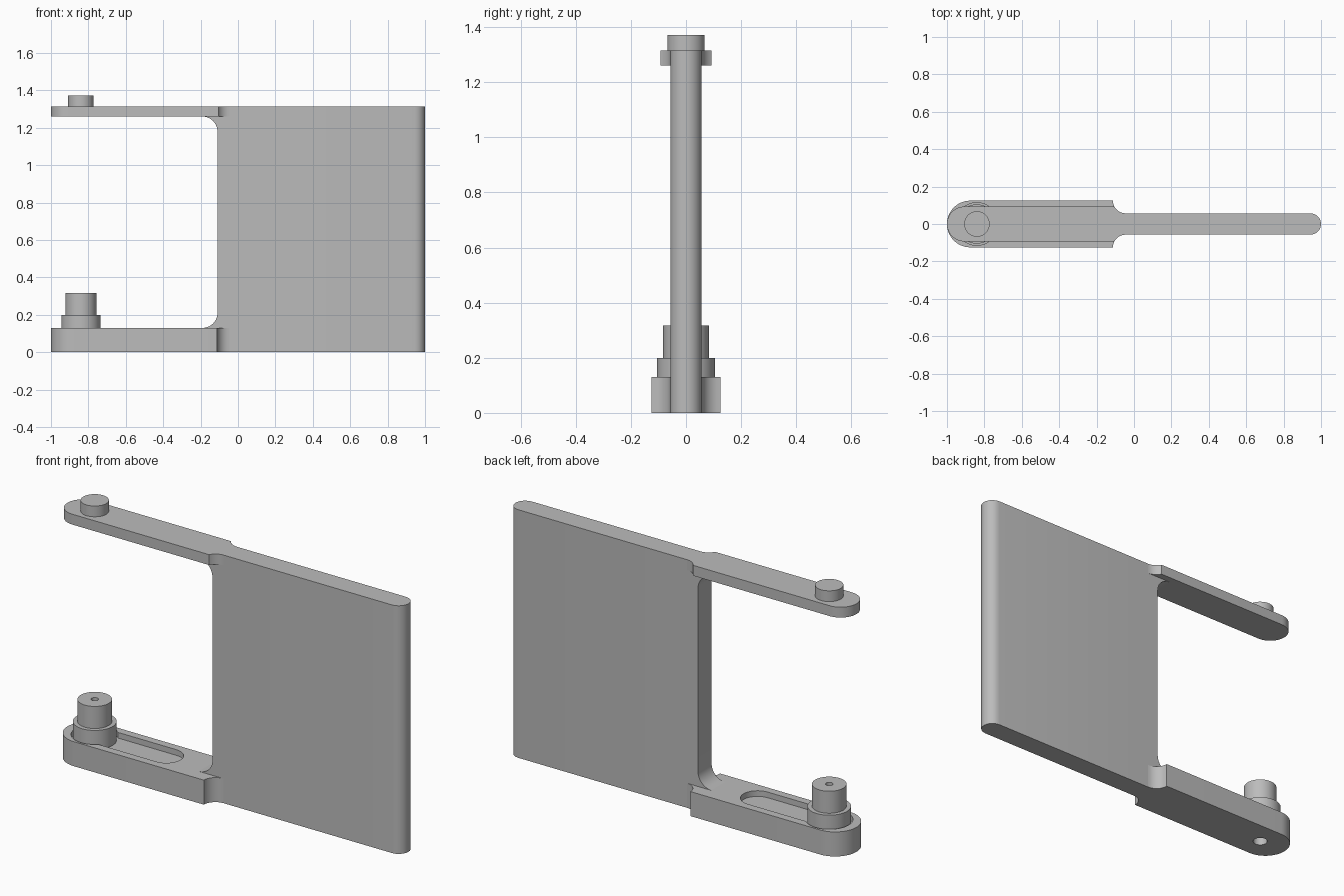
import bpy, bmesh
from math import sin, cos, radians
from mathutils import Vector, Matrix

cube = bpy.data.objects.get("Cube")
if cube:
    bpy.data.objects.remove(cube, do_unlink=True)

grey = bpy.data.materials.new("plain grey")
grey.use_nodes = True
colour = (0.5, 0.5, 0.5, 1)
grey.diffuse_color = colour
grey.node_tree.nodes["Principled BSDF"].inputs["Base Color"].default_value = colour

PIN_X = -0.84      # axis of the pivot pins
HALF = 0.057       # half thickness of the plate
TOP = 1.315
LOW_TOP = 0.13     # top of the lower arm
UP_BOT = 1.26      # underside of the upper arm
NECK = -0.045      # where the arms blend into the plate


def finish(name, bm):
    bmesh.ops.recalc_face_normals(bm, faces=bm.faces)
    mesh = bpy.data.meshes.new(name)
    bm.to_mesh(mesh)
    bm.free()
    mesh.materials.append(grey)
    ob = bpy.data.objects.new(name, mesh)
    bpy.context.collection.objects.link(ob)
    return ob


def smooth(ob):
    bpy.ops.object.select_all(action='DESELECT')
    ob.select_set(True)
    bpy.context.view_layer.objects.active = ob
    bpy.ops.object.shade_smooth_by_angle(angle=radians(35))


def arc(cx, cy, r, a, b, n=16):
    angles = [radians(a + (b - a) * i / n) for i in range(n + 1)]
    return [(cx + r * cos(t), cy + r * sin(t)) for t in angles]


def prism(name, outline, lo, hi, upright=False):
    """Extrude an outline along z, or along y when upright."""
    bm = bmesh.new()
    place = (lambda p: (p[0], lo, p[1])) if upright else (lambda p: (p[0], p[1], lo))
    face = bm.faces.new([bm.verts.new(place(p)) for p in outline])
    new = bmesh.ops.extrude_face_region(bm, geom=[face])["geom"]
    step = Vector((0, hi - lo, 0)) if upright else Vector((0, 0, hi - lo))
    bmesh.ops.translate(bm, vec=step, verts=[v for v in new if isinstance(v, bmesh.types.BMVert)])
    return finish(name, bm)


def lathe(name, profile, x, steps=48):
    """Turn a closed radius/height profile round a vertical axis."""
    bm = bmesh.new()
    verts = [bm.verts.new((x + r, 0, z)) for r, z in profile]
    edges = [bm.edges.new((verts[i - 1], verts[i])) for i in range(len(verts))]
    bmesh.ops.spin(bm, geom=verts + edges, cent=(x, 0, 0), axis=(0, 0, 1),
                   angle=radians(360), steps=steps, use_merge=True)
    bmesh.ops.remove_doubles(bm, verts=bm.verts, dist=0.0001)
    return finish(name, bm)


def cut(ob, cutter):
    cutter.hide_render = True
    mod = ob.modifiers.new("cut", 'BOOLEAN')
    mod.operation, mod.solver, mod.object = 'DIFFERENCE', 'EXACT', cutter
    bpy.context.view_layer.objects.active = ob
    bpy.ops.object.modifier_apply(modifier=mod.name)
    bpy.data.objects.remove(cutter, do_unlink=True)


def arm(name, half, start, lo, hi):
    """Round-tipped arm with concave blends into the plate; start is the blend's first angle."""
    r = 0.068
    tip = arc(-1 + half, 0, half, 90, 270, 24)
    near = arc(NECK, -HALF - r, r, start, 90, 8)
    near[0] = (near[0][0], -half)
    far = [(x, -y) for x, y in reversed(near)]
    return prism(name, tip + near + far, lo, hi)


# Plate with rounded outer edge
plate = prism("plate", [(NECK, HALF), (NECK, -HALF)] + arc(1 - HALF, 0, HALF, -90, 90, 10), 0, TOP)

# Inner strip of the plate, flaring into both arms
R = 0.08
strip_edge = (arc(-0.11 - R, LOW_TOP + R, R, -90, 0, 10)
              + arc(-0.11 - R, UP_BOT - R, R, 0, 90, 10))
inner_strip = prism("plate_inner_strip",
                    [(NECK, UP_BOT), (NECK, LOW_TOP)] + strip_edge, -HALF, HALF, upright=True)

# Arms
upper_arm = arm("upper_arm", 0.093, 152, UP_BOT, TOP)
lower_arm = arm("lower_arm", 0.125, 180, 0, LOW_TOP)

# Slot, boss recess and pivot hole in the lower arm
FLOOR = 0.1
slot = arc(PIN_X, 0, 0.083, 90, 270) + arc(-0.42, 0, 0.083, -90, 90)
cut(lower_arm, prism("slot_cutter", slot, FLOOR, 0.2))
cut(lower_arm, prism("recess_cutter", arc(PIN_X, 0, 0.114, 0, 360, 48)[:-1], FLOOR, 0.2))
cut(lower_arm, prism("hole_cutter", arc(PIN_X, 0, 0.036, 0, 360, 32)[:-1], -0.1, 0.2))

# Stepped lower pin with a bore, and the plain upper pin
lower_pin = lathe("lower_pin", [(0.018, FLOOR), (0.105, FLOOR), (0.105, 0.2),
                                (0.083, 0.2), (0.083, 0.317), (0.018, 0.317)], PIN_X)
upper_pin = prism("upper_pin", arc(PIN_X, 0, 0.068, 0, 360, 48)[:-1], TOP, 1.372)

for part in (plate, inner_strip, upper_arm, lower_arm, lower_pin, upper_pin):
    smooth(part)
